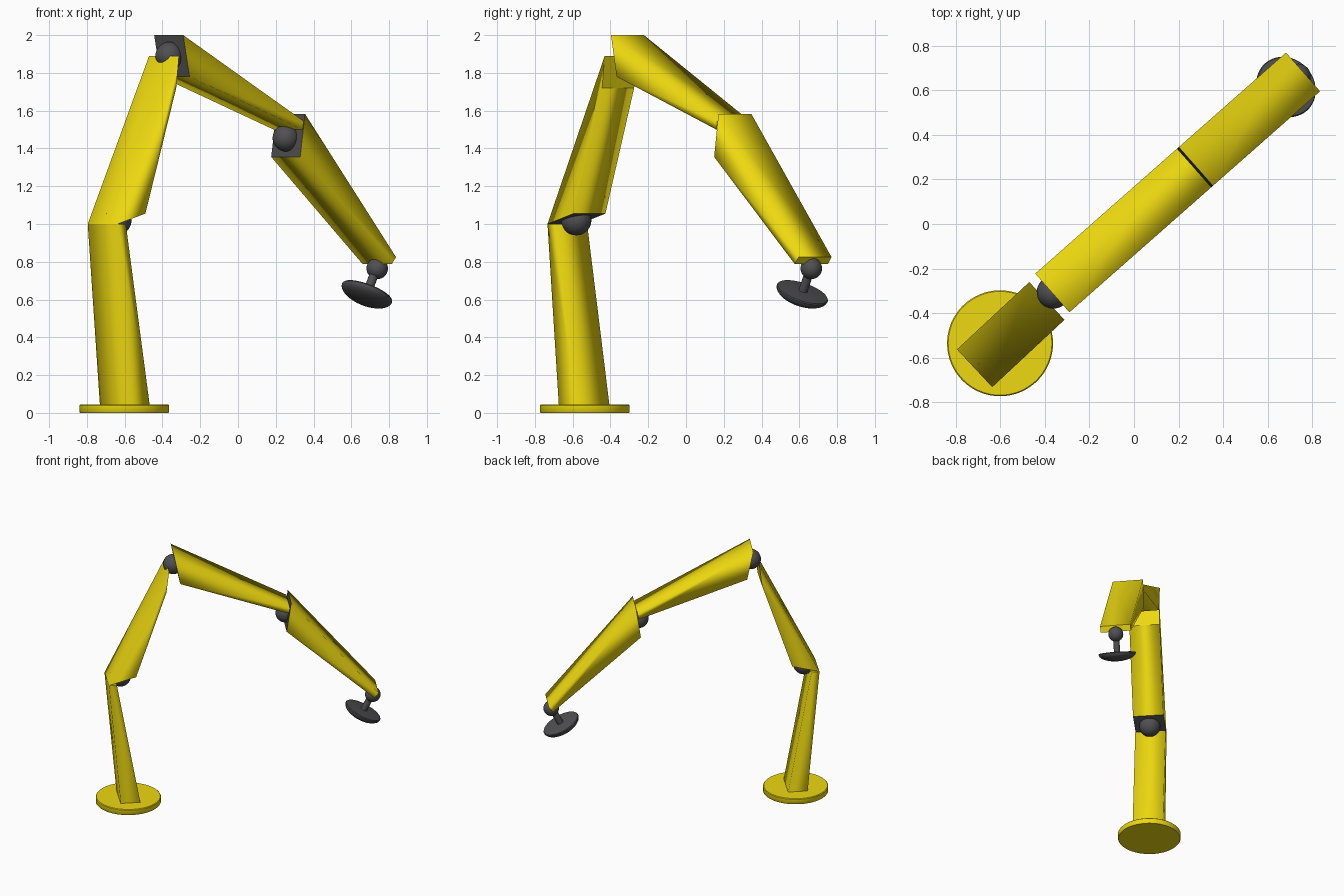
import bpy, bmesh, math
from mathutils import Vector, Matrix

if "Cube" in bpy.data.objects:
    bpy.data.objects.remove(bpy.data.objects["Cube"])


def material(name, color):
    m = bpy.data.materials.new(name)
    m.diffuse_color = color
    m.use_nodes = True
    m.node_tree.nodes["Principled BSDF"].inputs["Base Color"].default_value = m.diffuse_color
    return m


YELLOW = material("yellow_paint", (0.85, 0.69, 0.005, 1))
GREY = material("dark_grey", (0.08, 0.08, 0.085, 1))


def frame(angle, x, y):
    """Vertical working plane: local x runs along the arm, local y across it."""
    return Matrix.Translation((x, y, 0)) @ Matrix.Rotation(math.radians(angle), 4, 'Z')


LOWER = frame(43, -0.60, -0.54)
UPPER = frame(41.4, -0.367, -0.31)
HALF = 0.116


def finish(name, bm, mats):
    bmesh.ops.recalc_face_normals(bm, faces=bm.faces)
    me = bpy.data.meshes.new(name)
    bm.to_mesh(me)
    bm.free()
    for m in mats:
        me.materials.append(m)
    ob = bpy.data.objects.new(name, me)
    bpy.context.collection.objects.link(ob)
    return ob


def segment(name, fr, start, end, grey_start=True):
    """Tapered four-sided arm shell; start and end are (back, front) points in the plane."""
    bm = bmesh.new()
    rings = []
    for (a, b) in (start, end):
        pts = [(a, -HALF), (a, HALF), (b, HALF), (b, -HALF)]
        rings.append([bm.verts.new(fr @ Vector((p[0], v, p[1]))) for p, v in pts])
    for i in range(4):
        j = (i + 1) % 4
        bm.faces.new((rings[0][i], rings[0][j], rings[1][j], rings[1][i])).smooth = True
    for k, r in enumerate(rings):
        cap = bm.faces.new(r)
        cap.material_index = 1 if (k == 0 and grey_start) else 0
        for e in cap.edges:
            e.smooth = False
    return finish(name, bm, (YELLOW, GREY))


def ball(name, fr, u, z, r):
    bm = bmesh.new()
    bmesh.ops.create_uvsphere(bm, u_segments=32, v_segments=20, radius=r,
                              matrix=fr @ Matrix.Translation((u, 0, z)))
    for f in bm.faces:
        f.smooth = True
    return finish(name, bm, (GREY,))


def lathe(name, profile, matrix, mat, steps=48):
    bm = bmesh.new()
    vs = [bm.verts.new((r, 0, z)) for r, z in profile]
    es = [bm.edges.new(p) for p in zip(vs, vs[1:])]
    bmesh.ops.spin(bm, geom=vs + es, axis=(0, 0, 1), cent=(0, 0, 0),
                   angle=2 * math.pi, steps=steps)
    bmesh.ops.remove_doubles(bm, verts=bm.verts, dist=1e-5)
    bm.transform(matrix)
    ob = finish(name, bm, (mat,))
    bpy.ops.object.select_all(action='DESELECT')
    ob.select_set(True)
    bpy.context.view_layer.objects.active = ob
    bpy.ops.object.shade_smooth_by_angle(angle=math.radians(40))
    return ob


# round base plate
lathe("base_plate", [(0, 0), (0.234, 0), (0.238, 0.005), (0.238, 0.04), (0.233, 0.045), (0, 0.045)],
      Matrix.Translation((-0.602, -0.536, 0)), YELLOW, 64)

# four arm segments, from the base to the tip
segment("lower_post", LOWER, ((-0.07, 0.03), (0.075, 0.03)), ((-0.159, 1.0), (-0.10, 1.0)), False)
segment("lower_arm", LOWER, ((-0.159, 1.0), (0.042, 1.055)), ((0.285, 1.89), (0.265, 1.72)))
segment("upper_arm", UPPER, ((0.0, 2.0), (0.045, 1.78)), ((0.85, 1.545), (0.843, 1.50)))
segment("fore_arm", UPPER, ((0.86, 1.583), (0.826, 1.355)), ((1.502, 0.825), (1.472, 0.787)))

# ball joints
ball("elbow_ball_lower", LOWER, -0.06, 1.02, 0.08)
ball("elbow_ball_middle", UPPER, 0.005, 1.89, 0.074)
ball("elbow_ball_upper", UPPER, 0.828, 1.455, 0.071)
ball("wrist_ball", UPPER, 1.472, 0.765, 0.057)

# tilted stem and domed gripping dish
tilt = UPPER @ Matrix.Translation((1.40, 0, 0.635)) @ Matrix.Rotation(math.radians(27), 4, 'Y')
lathe("wrist_stem", [(0, -0.01), (0.024, -0.01), (0.024, 0.13), (0, 0.13)], tilt, GREY, 24)
dome = [(0.142 * math.sin(math.radians(a)), -0.058 * math.cos(math.radians(a))) for a in range(0, 91, 10)]
lathe("gripping_dish", dome + [(0.138, 0.006), (0.07, 0.012), (0, 0.014)], tilt, GREY)
